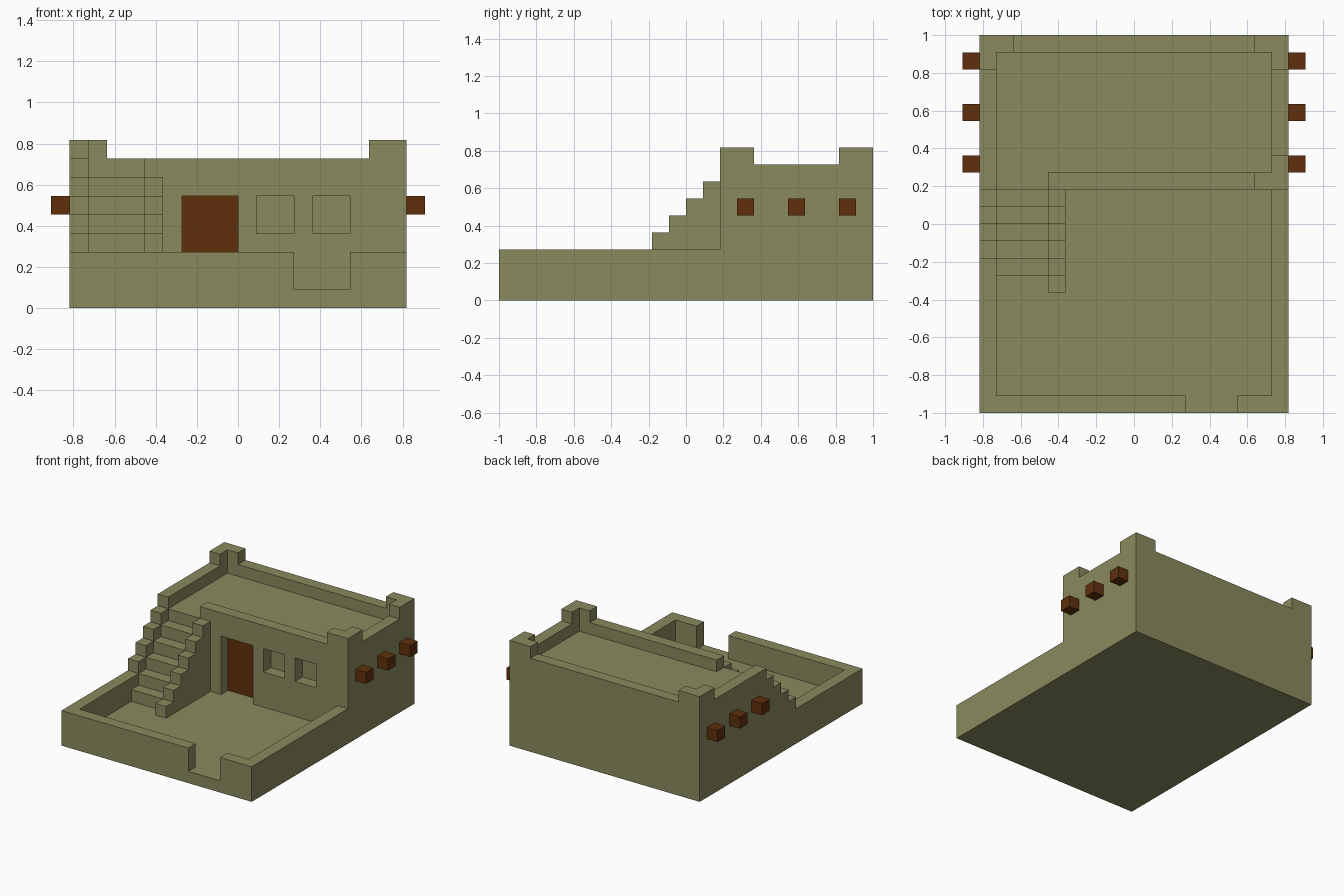
import bpy, bmesh
from mathutils import Vector

U = 1 / 11  # building grid: 18 x 22 x 9 units

cube = bpy.data.objects.get("Cube")
if cube:
    bpy.data.objects.remove(cube, do_unlink=True)


def material(name, rgb):
    m = bpy.data.materials.new(name)
    m.use_nodes = True
    m.diffuse_color = (*rgb, 1)
    m.node_tree.nodes["Principled BSDF"].inputs["Base Color"].default_value = (*rgb, 1)
    return m


CLAY = material("olive_clay", (0.252, 0.255, 0.113))
WOOD = material("brown_wood", (0.117, 0.030, 0.004))


def extrude(name, profile, axis, start, end, mat=CLAY):
    """Extrude a profile along x (profile is y,z) or along y (profile is x,z)."""
    bm = bmesh.new()
    place = (lambda a, b: (start, a, b)) if axis == "x" else (lambda a, b: (a, start, b))
    face = bm.faces.new([bm.verts.new(Vector(place(a, b)) * U) for a, b in profile])
    new = bmesh.ops.extrude_face_region(bm, geom=[face])["geom"]
    shift = Vector((end - start, 0, 0) if axis == "x" else (0, end - start, 0)) * U
    bmesh.ops.translate(bm, vec=shift, verts=[v for v in new if isinstance(v, bmesh.types.BMVert)])
    bmesh.ops.recalc_face_normals(bm, faces=bm.faces)
    mesh = bpy.data.meshes.new(name)
    bm.to_mesh(mesh)
    bm.free()
    mesh.materials.append(mat)
    obj = bpy.data.objects.new(name, mesh)
    bpy.context.collection.objects.link(obj)
    return obj


def box(name, x, y, z, mat=CLAY):
    rect = [(x[0], z[0]), (x[1], z[0]), (x[1], z[1]), (x[0], z[1])]
    return extrude(name, rect, "y", y[0], y[1], mat)


def steps(first, last, rise):
    """Stepped outline: one unit deep and one unit high per tread."""
    return [p for k in range(first, last + 1) for p in ((k, k + rise), (k + 1, k + rise))]


# Yard floor and solid house core, whose top is the roof deck
box("yard_floor", (-8, 8), (-10, 10), (0, 1))
box("house_core", (-8, 8), (3, 10), (1, 7))

# Side walls: low by the yard, high by the house, raised at the corners
back_top = [(9, 8), (9, 9), (11, 9), (11, 0)]
extrude("left_wall", [(-11, 0), (-11, 3), (2, 3), (2, 9), (4, 9), (4, 8)] + back_top, "x", 8, 9)
extrude("right_wall", [(-11, 0), (-11, 3), (-2, 3)] + steps(-2, 1, 6) + [(2, 8)] + back_top,
        "x", -9, -8)

# Back wall with raised corners, and yard wall with its gateway
extrude("back_wall", [(-8, 0), (-8, 9), (-7, 9), (-7, 8), (7, 8), (7, 9), (8, 9), (8, 0)],
        "y", 10, 11)
extrude("yard_front_wall", [(-8, 0), (-8, 3), (3, 3), (3, 1), (6, 1), (6, 3), (8, 3), (8, 0)],
        "y", -11, -10)

# House front: low where the stairs reach the roof, pierced by door and windows
front = extrude("house_front_wall", [(-8, 1), (-8, 7), (-5, 7), (-5, 8), (7, 8), (7, 9),
                                     (8, 9), (8, 1)], "y", 2, 3)
for x0, x1, z0 in ((-3, 0, 0), (1, 3, 4), (4, 6, 4)):
    cutter = box("opening_cutter", (x0, x1), (1, 4), (z0, 6))
    cutter.hide_render = True
    mod = front.modifiers.new("opening", "BOOLEAN")
    mod.operation = "DIFFERENCE"
    mod.solver = "EXACT"
    mod.object = cutter
    bpy.context.view_layer.objects.active = front
    bpy.ops.object.modifier_apply(modifier=mod.name)
    bpy.data.objects.remove(cutter, do_unlink=True)

# Recessed door
box("door", (-3, 0), (2.94, 3), (1, 6), WOOD)

# Staircase with a stepped outer stringer
extrude("stairs", [(-3, 1)] + steps(-3, 1, 5) + [(2, 1)], "x", -8, -5)
extrude("stair_stringer", [(-4, 1)] + steps(-4, 1, 6) + [(2, 1)], "x", -5, -4)

# Beam ends sticking out of both side walls
for side, x in (("left", (9, 10)), ("right", (-10, -9))):
    for i, y in enumerate((3, 6, 9)):
        box(f"{side}_beam_{i + 1}", x, (y, y + 1), (5, 6), WOOD)
